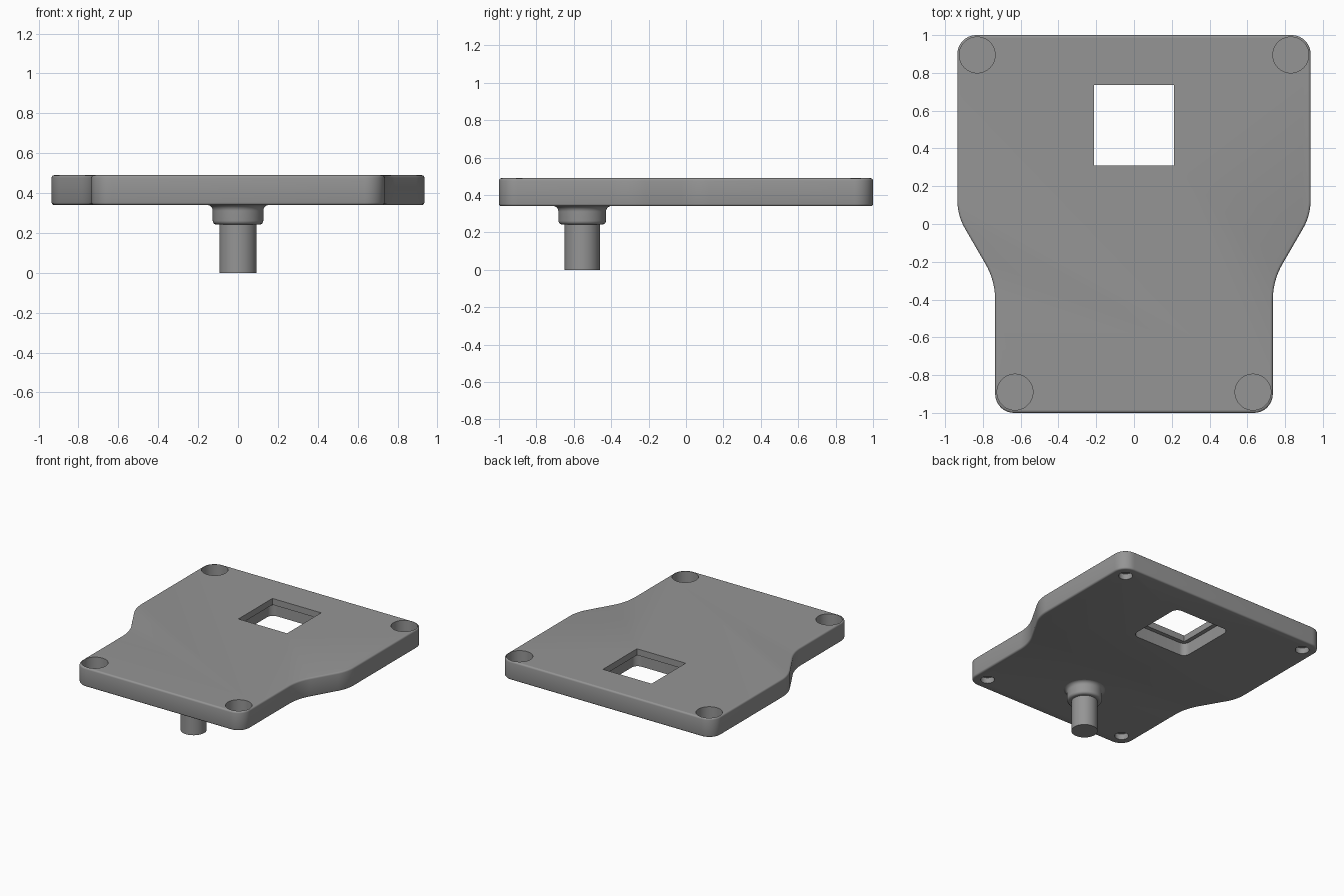
import bpy, bmesh, math
from mathutils import Vector

if "Cube" in bpy.data.objects:
    bpy.data.objects.remove(bpy.data.objects["Cube"])

grey = bpy.data.materials.new("mid_grey")
grey.diffuse_color = (0.3, 0.3, 0.3, 1)
grey.use_nodes = True
grey.node_tree.nodes["Principled BSDF"].inputs["Base Color"].default_value = grey.diffuse_color


def rounded(corners, seg=10):
    """Outline from (x, y, radius) corners, each filleted by its radius."""
    pts = []
    n = len(corners)
    for i, (x, y, r) in enumerate(corners):
        p = Vector((x, y))
        if r == 0:
            pts.append(p)
            continue
        a = (Vector(corners[i - 1][:2]) - p).normalized()
        b = (Vector(corners[(i + 1) % n][:2]) - p).normalized()
        half = a.angle(b) / 2
        centre = p + (a + b).normalized() * (r / math.sin(half))
        start = p + a * (r / math.tan(half)) - centre
        end = p + b * (r / math.tan(half)) - centre
        sweep = math.atan2(start.x * end.y - start.y * end.x, start.dot(end))
        for k in range(seg + 1):
            t = sweep * k / seg
            c, s = math.cos(t), math.sin(t)
            pts.append(centre + Vector((c * start.x - s * start.y,
                                        s * start.x + c * start.y)))
    return pts


def circle(x, y, r, n=48):
    return [Vector((x + r * math.cos(2 * math.pi * i / n),
                    y + r * math.sin(2 * math.pi * i / n))) for i in range(n)]


def finish(name, bm):
    bmesh.ops.recalc_face_normals(bm, faces=bm.faces[:])
    me = bpy.data.meshes.new(name)
    bm.to_mesh(me)
    bm.free()
    me.materials.append(grey)
    ob = bpy.data.objects.new(name, me)
    bpy.context.collection.objects.link(ob)
    return ob


def prism(name, pts, z0, z1):
    bm = bmesh.new()
    low = [bm.verts.new((p.x, p.y, z0)) for p in pts]
    top = [bm.verts.new((p.x, p.y, z1)) for p in pts]
    n = len(pts)
    bm.faces.new(low[::-1])
    bm.faces.new(top)
    for i in range(n):
        j = (i + 1) % n
        bm.faces.new((low[i], low[j], top[j], top[i]))
    return finish(name, bm)


def select(ob):
    bpy.ops.object.select_all(action='DESELECT')
    ob.select_set(True)
    bpy.context.view_layer.objects.active = ob


def cut(target, cutter):
    mod = target.modifiers.new("cut", 'BOOLEAN')
    mod.operation = 'DIFFERENCE'
    mod.solver = 'EXACT'
    mod.object = cutter
    select(target)
    bpy.ops.object.modifier_apply(modifier=mod.name)
    bpy.data.objects.remove(cutter)


# Plate: mirrored outline with a narrow front and a wide back
right = [(0.735, -0.995, 0.1), (0.735, -0.30, 0.38),
         (0.935, 0.045, 0.30), (0.935, 1.0, 0.1)]
right[0] = (0.735, -1.0, 0.1)
outline = right + [(-x, y, r) for x, y, r in reversed(right)]
plate = prism("plate", rounded(outline), 0.34, 0.49)
bev = plate.modifiers.new("soft_rim", 'BEVEL')
bev.width = 0.013
bev.segments = 3
bev.limit_method = 'ANGLE'
bev.angle_limit = math.radians(50)
select(plate)
bpy.ops.object.modifier_apply(modifier=bev.name)

# Window: sharp square on top, larger rounded recess below
def square(cx, cy, h, r):
    return rounded([(cx - h, cy - h, r), (cx + h, cy - h, r),
                    (cx + h, cy + h, r), (cx - h, cy + h, r)])

cut(plate, prism("window_cutter", square(0, 0.522, 0.213, 0), 0.40, 0.6))
cut(plate, prism("recess_cutter", square(0, 0.522, 0.246, 0.05), 0.2, 0.44))

# Corner holes: wide blind pocket on top, small blind hole below
for side in (-1, 1):
    for x, y in ((0.83, 0.895), (0.63, -0.89)):
        cut(plate, prism("pocket_cutter", circle(side * x, y, 0.095), 0.40, 0.6))
        cut(plate, prism("hole_cutter", circle(side * x, y, 0.05, 32), 0.2, 0.385))

# Peg: turned profile with rounded collar and flared root
profile = [(0, 0), (0.094, 0), (0.094, 0.242)]
for k in range(6):                                   # rounded collar bottom
    t = math.pi / 2 * k / 5
    profile.append((0.107 + 0.02 * math.sin(t), 0.262 - 0.02 * math.cos(t)))
for k in range(8):                                   # flare into the plate
    t = math.pi / 2 * k / 7
    profile.append((0.157 - 0.03 * math.cos(t), 0.311 + 0.03 * math.sin(t)))
profile.append((0, 0.341))

bm = bmesh.new()
verts = [bm.verts.new((r, 0, z)) for r, z in profile]
edges = [bm.edges.new(e) for e in zip(verts, verts[1:])]
bmesh.ops.spin(bm, geom=verts + edges, cent=(0, 0, 0), axis=(0, 0, 1),
               angle=2 * math.pi, steps=48)
bmesh.ops.remove_doubles(bm, verts=bm.verts[:], dist=1e-5)
peg = finish("peg", bm)
peg.location = (0, -0.555, 0)

for ob in (plate, peg):
    select(ob)
    bpy.ops.object.shade_smooth_by_angle(angle=math.radians(32))
